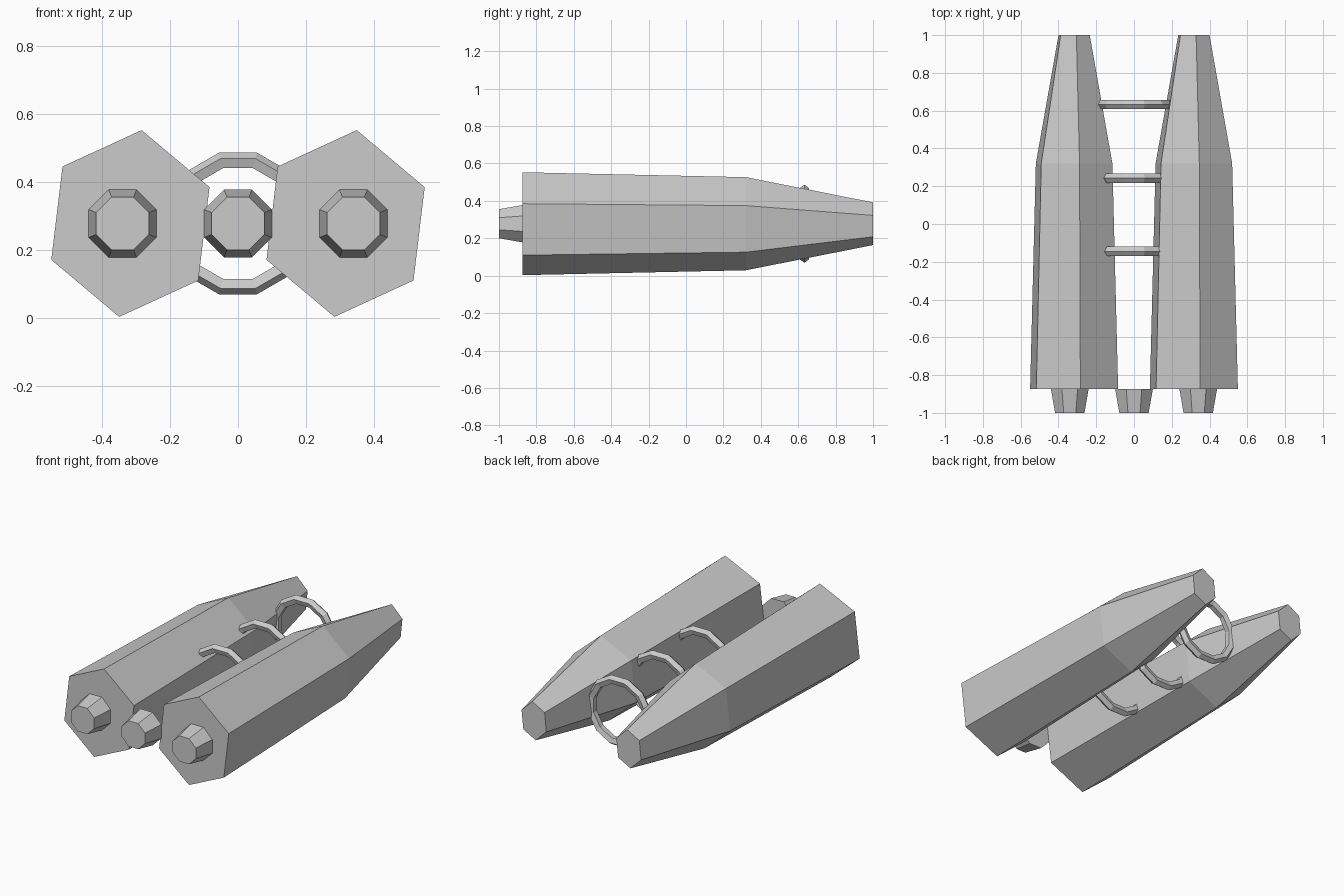
import bpy, bmesh, math
from mathutils import Matrix

cube = bpy.data.objects.get("Cube")
if cube:
    bpy.data.objects.remove(cube)

grey = bpy.data.materials.new("hull grey")
grey.use_nodes = True
colour = (0.6, 0.6, 0.6, 1)
grey.diffuse_color = colour
grey.node_tree.nodes["Principled BSDF"].inputs["Base Color"].default_value = colour

MID_Z = 0.278
REAR = -0.874


def loft(name, outline, stations, x):
    """Skin scaled copies of an x-z outline along y and cap both ends."""
    bm = bmesh.new()
    rings = [[bm.verts.new((px * sx, y, pz * sz)) for px, pz in outline]
             for y, sx, sz in stations]
    n = len(outline)
    for a, b in zip(rings, rings[1:]):
        for i in range(n):
            j = (i + 1) % n
            bm.faces.new((a[i], a[j], b[j], b[i]))
    bm.faces.new(rings[0])
    bm.faces.new(rings[-1])
    bmesh.ops.recalc_face_normals(bm, faces=bm.faces)
    mesh = bpy.data.meshes.new(name)
    bm.to_mesh(mesh)
    bm.free()
    obj = bpy.data.objects.new(name, mesh)
    obj.location = (x, 0, MID_Z)
    bpy.context.collection.objects.link(obj)
    mesh.materials.append(grey)


# Skewed hexagon: half the corners, then their opposites
half = [(0.033, 0.275), (0.233, 0.107), (0.2, -0.168)]
hexagon = half + [(-x, -z) for x, z in half]
octagon = [(math.cos(a), math.sin(a))
           for a in (math.radians(22.5 + 45 * i) for i in range(8))]

# Twin tapered hulls
hull_stations = [(REAR, 1, 1), (0.32, 0.87, 0.905), (1, 0.355, 0.415)]
for side, x in (("right", -0.317), ("left", 0.317)):
    loft(side + "_hull", hexagon, hull_stations, x)

# Three engine nozzles
nozzle_stations = [(-1, 0.084, 0.084), (REAR, 0.108, 0.108)]
for side, x in (("right", -0.34), ("middle", 0), ("left", 0.34)):
    loft(side + "_nozzle", octagon, nozzle_stations, x)

# Hoops joining the hulls
for place, y in (("front", -0.145), ("middle", 0.243), ("back", 0.633)):
    bpy.ops.mesh.primitive_torus_add(major_segments=12, minor_segments=5,
                                     major_radius=0.19, minor_radius=0.026)
    hoop = bpy.context.object
    hoop.name = place + "_hoop"
    hoop.data.transform(Matrix.Rotation(math.radians(90), 4, 'X')
                        @ Matrix.Rotation(math.radians(15), 4, 'Z'))
    hoop.location = (0, y, MID_Z)
    hoop.data.materials.append(grey)
